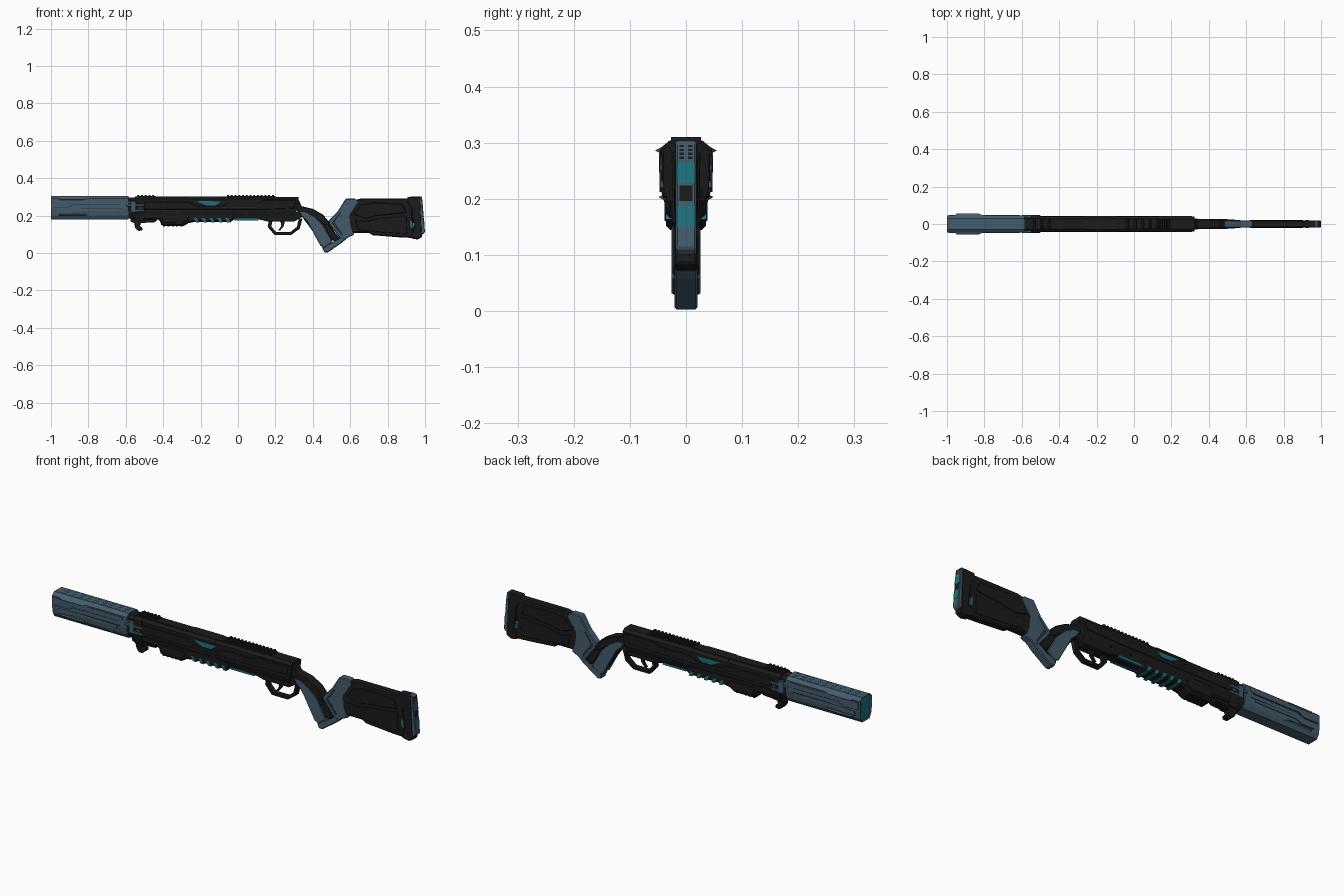
import bpy, bmesh, math


def material(name, rgb):
    m = bpy.data.materials.new(name)
    m.diffuse_color = (*rgb, 1)
    return m


BLACK = material("matte black", (0.011, 0.011, 0.011))
BLUE = material("slate blue", (0.058, 0.105, 0.145))
DARK = material("dark slate", (0.018, 0.03, 0.04))
TEAL = material("teal", (0.012, 0.17, 0.21))


def finish(name, bm, mat, bevel=0.0):
    bmesh.ops.recalc_face_normals(bm, faces=bm.faces)
    mesh = bpy.data.meshes.new(name)
    bm.to_mesh(mesh)
    bm.free()
    mesh.materials.append(mat)
    ob = bpy.data.objects.new(name, mesh)
    bpy.context.collection.objects.link(ob)
    if bevel:
        b = ob.modifiers.new("bevel", 'BEVEL')
        b.width, b.segments, b.limit_method, b.angle_limit = bevel, 1, 'ANGLE', math.radians(50)
    return ob


def loft(bm, a, b):
    va, vb = [bm.verts.new(p) for p in a], [bm.verts.new(p) for p in b]
    bm.faces.new(va)
    bm.faces.new(vb)
    for i in range(len(a)):
        j = (i + 1) % len(a)
        bm.faces.new((va[i], va[j], vb[j], vb[i]))


def prism(name, polys, y0, y1, mat, bevel=0.0):
    """Side profiles (x, z) extruded across y; mirrored pair when y0 > 0, solid when y0 is None."""
    bm = bmesh.new()
    if not isinstance(polys[0][0], (tuple, list)):
        polys = [polys]
    for pts in polys:
        for s in ((1,) if y0 is None else (1, -1)):
            a = -y1 if y0 is None else s * y0
            loft(bm, [(x, a, z) for x, z in pts], [(x, s * y1, z) for x, z in pts])
    return finish(name, bm, mat, bevel)


def tube(name, half, x0, x1, mat, bevel=0.0, slope=0.0):
    """Right half of a cross-section (y, z), mirrored and swept along x."""
    sec = half + [(-y, z) for y, z in reversed(half)]
    bm = bmesh.new()
    top = max(z for y, z in half)
    loft(bm, [(x0, y, z) for y, z in sec], [(x1 - slope * (top - z), y, z) for y, z in sec])
    return finish(name, bm, mat, bevel)


def rect(x0, x1, z0, z1, lean=0.0):
    return [(x0, z0), (x1, z0), (x1 + lean, z1), (x0 + lean, z1)]


# --- muzzle shroud ---
SHROUD = [(.029, .304), (.046, .290), (.046, .235), (.040, .200), (.028, .180)]
shroud = tube("muzzle_shroud", SHROUD, -1.0, -.585, BLUE)
shroud.data.materials.append(TEAL)
bm = bmesh.new()
bm.from_mesh(shroud.data)
end = [f for f in bm.faces if f.calc_center_median().x < -.99]
bmesh.ops.inset_region(bm, faces=end, thickness=.005, depth=-.006)
for f in end:
    f.material_index = 1
bm.to_mesh(shroud.data)
bm.free()
prism("shroud_upper_panel", [(-.99, .247), (-.91, .247), (-.88, .262), (-.63, .262), (-.61, .270),
      (-.61, .284), (-.99, .284)], .044, .0485, BLUE)
prism("shroud_lower_panel", [(-.97, .212), (-.90, .212), (-.87, .224), (-.64, .224), (-.64, .236),
      (-.92, .238), (-.97, .232)], .038, .0475, BLUE)
prism("shroud_grooves", [[(-.99, .243), (-.908, .243), (-.878, .258), (-.63, .258), (-.63, .261),
      (-.88, .261), (-.91, .246), (-.99, .246)], rect(-.84, -.62, .237, .240)], .04, .0475, DARK)
# pointed side ridges
bm = bmesh.new()
for s in (1, -1):
    for z, tip, base in ((.286, .055, .044), (.203, .049, .038)):
        for x0, x1 in ((-.95, -.83),):
            loft(bm, [(x0 - .01, s * base, z - .006), (x0, s * tip, z), (x0 - .01, s * base, z + .006)],
                 [(x1 + .03, s * base, z - .006), (x1, s * tip, z), (x1 + .03, s * base, z + .006)])
finish("shroud_ridges", bm, BLUE)
# teal dashes on the shroud top
bm = bmesh.new()
for i in range(9):
    x = -.96 + i * .042
    for y in (-.019, 0, .019):
        loft(bm, [(x, y - .003, .302), (x + .02, y - .003, .302), (x + .02, y + .003, .302), (x, y + .003, .302)],
             [(x, y - .003, .305), (x + .02, y - .003, .305), (x + .02, y + .003, .305), (x, y + .003, .305)])
finish("shroud_top_lights", bm, TEAL)

# --- collar joining shroud and receiver ---
tube("collar_core", [(.026, .296), (.036, .284), (.036, .205), (.024, .184)], -.59, -.50, BLACK)
tube("collar_ring", [(.030, .303), (.045, .289), (.045, .215), (.030, .165)], -.55, -.505, BLACK)
prism("collar_clamps", [rect(-.60, -.50, .248, .262), rect(-.575, -.545, .215, .278),
      rect(-.56, -.50, .218, .232)], .03, .0475, BLUE, .003)
prism("collar_teal_pins", [rect(-.59, -.575, .265, .275), rect(-.53, -.515, .237, .244)], .03, .0468, TEAL)
prism("front_lug", [(-.575, .20), (-.575, .168), (-.555, .160), (-.550, .135), (-.535, .118), (-.512, .120),
      (-.510, .135), (-.525, .142), (-.52, .160), (-.44, .165), (-.42, .20)], None, .024, BLACK, .004)

# --- receiver ---
tube("receiver", [(.027, .299), (.041, .288), (.041, .222), (.028, .183)], -.51, .325, BLACK, slope=.15)
prism("receiver_side_upper", [(-.50, .272), (-.26, .272), (-.22, .250), (-.09, .250), (-.05, .268), (.10, .268),
      (.14, .282), (.31, .282), (.30, .238), (.12, .232), (-.50, .232)], .036, .043, BLACK, .002)
prism("receiver_seam", [rect(-.40, -.30, .214, .217), rect(-.08, .10, .240, .243)], .030, .0438, DARK)
prism("receiver_belly", [(-.03, .20), (-.03, .180), (.12, .178), (.16, .168), (.30, .168), (.345, .195),
      (.33, .22)], None, .029, BLACK, .004)
prism("ejection_light", [(-.22, .278), (-.205, .270), (-.17, .254), (-.12, .254), (-.09, .276)], .036, .0432, TEAL)
prism("receiver_belly_light", rect(-.02, .11, .175, .185), .02, .0305, TEAL)
tube("top_ridge", [(.024, .302), (.024, .295)], -.44, -.06, BLACK)
prism("receiver_bolts", [[(cx + .008 * math.cos(a * math.pi / 4), .21 + .008 * math.sin(a * math.pi / 4))
      for a in range(8)] for cx in (.05, .16, .27)], .03, .041, BLACK)

# toothed top rails
for name, x0, x1, n, w in (("rear_rail", -.06, .20, 13, .027), ("front_rail", -.54, -.44, 5, .025)):
    tube(name + "_base", [(w, .304), (w, .292)], x0, x1, BLACK)
    p = (x1 - x0) / n
    prism(name + "_teeth", [[(x0 + p * i, .303), (x0 + p * (i + .65), .303), (x0 + p * (i + .55), .310),
          (x0 + p * (i + .1), .310)] for i in range(n)], None, w, BLACK)
tube("mid_cover", [(.030, .301), (.0435, .288), (.0435, .279)], -.26, -.10, BLACK)

# --- pump fore-end ---
prism("pump", [(-.57, .225), (-.57, .182), (-.42, .178), (-.41, .150), (-.395, .144), (-.29, .144), (-.265, .160),
      (-.23, .166), (-.04, .166), (-.02, .178), (-.02, .21), (-.25, .225)], None, .036, BLACK, .008)
prism("pump_panel", [(-.41, .20), (-.40, .160), (-.30, .158), (-.27, .172), (-.26, .20)], .03, .038, BLACK, .003)
prism("pump_ribs", [rect(-.40 + i * .023, -.389 + i * .023, .141, .165) for i in range(5)], None, .026, BLACK)
prism("pump_teal_ribs", [rect(-.225 + i * .042, -.208 + i * .042, .163, .187, -.012) for i in range(5)],
      None, .0365, TEAL)

# --- trigger group ---
prism("trigger_guard", [(.165, .175), (.158, .140), (.195, .097), (.285, .097), (.330, .130), (.345, .185),
      (.325, .185), (.315, .140), (.280, .112), (.204, .112), (.178, .142), (.185, .175)], None, .014, BLACK, .003)
prism("trigger", [(.225, .175), (.232, .145), (.215, .122), (.225, .120), (.246, .145), (.25, .175)],
      None, .006, BLACK)

# --- pistol grip ---
prism("tang", [(.29, .285), (.305, .248), (.33, .200), (.40, .190), (.475, .145), (.492, .160), (.455, .205),
      (.40, .236), (.34, .250), (.325, .285)], None, .025, BLACK, .004)
prism("grip_core", [(.325, .220), (.345, .190), (.375, .150), (.455, .035), (.535, .085), (.475, .175), (.43, .215),
      (.38, .232)], None, .0215, BLACK, .004)
prism("grip_side", [(.322, .222), (.335, .200), (.368, .172), (.440, .040), (.462, .028), (.505, .060), (.455, .150),
      (.41, .195), (.36, .222)], .018, .0255, BLUE, .003)
prism("grip_backstrap", [(.455, .150), (.478, .158), (.545, .078), (.515, .062), (.492, .085)],
      None, .0245, BLACK, .004)
prism("grip_cap", [(.447, .036), (.462, .002), (.482, .004), (.560, .058), (.575, .072), (.555, .090),
      (.50, .055)], None, .0205, BLUE, .004)

# --- stock ---
prism("stock_bracket", [(.478, .165), (.560, .060), (.592, .085), (.622, .098), (.605, .150), (.60, .200),
      (.650, .275), (.625, .290), (.575, .290), (.535, .225)], None, .0195, BLUE, .004)
prism("bracket_slot", [(.50, .160), (.555, .092), (.563, .098), (.516, .165), (.552, .215), (.545, .220)],
      .015, .0202, DARK)
prism("stock_body", [(.575, .205), (.635, .286), (.66, .292), (.93, .292), (.94, .08), (.86, .084), (.72, .095),
      (.70, .108), (.615, .108), (.59, .125)], None, .0185, BLACK, .006)
prism("stock_cheek_panel", [(.615, .205), (.655, .255), (.72, .270), (.88, .262), (.90, .215), (.75, .200),
      (.68, .185)], .015, .0215, BLACK, .003)
prism("stock_lower_panel", [(.625, .180), (.68, .170), (.76, .186), (.90, .200), (.905, .100), (.74, .112),
      (.64, .124)], .015, .0205, BLACK, .003)
# butt pad
prism("pad_base", [(.905, .300), (.975, .303), (.985, .085), (.96, .072), (.925, .078), (.925, .10), (.94, .14),
      (.925, .24), (.905, .27)], None, .020, BLACK, .004)
prism("butt_pad", [(.965, .305), (.983, .300), (1.0, .112), (.988, .100), (.975, .100)], None, .0185, BLUE, .003)
prism("pad_side_light", [(.918, .175), (.932, .168), (.936, .130), (.922, .138)], .015, .0208, TEAL)
# inlays on the sloping pad face
for name, mat, w, zones in (("pad_lights", TEAL, .016, ((.228, .265), (.150, .188))),
                            ("pad_slots", BLACK, .012, ((.196, .224),))):
    prism(name, [[(.981 + (.3 - z1) * .09, z1), (.984 + (.3 - z1) * .09, z1), (.984 + (.3 - z0) * .09, z0),
          (.981 + (.3 - z0) * .09, z0)] for z0, z1 in zones], None, w, mat)
prism("pad_studs", [[(.980 + (.3 - z) * .09, z - .002), (.984 + (.3 - z) * .09, z - .002),
      (.984 + (.3 - z) * .09, z + .002), (.980 + (.3 - z) * .09, z + .002)]
      for z in (.273, .280, .287, .294)], .004, .012, BLACK)
